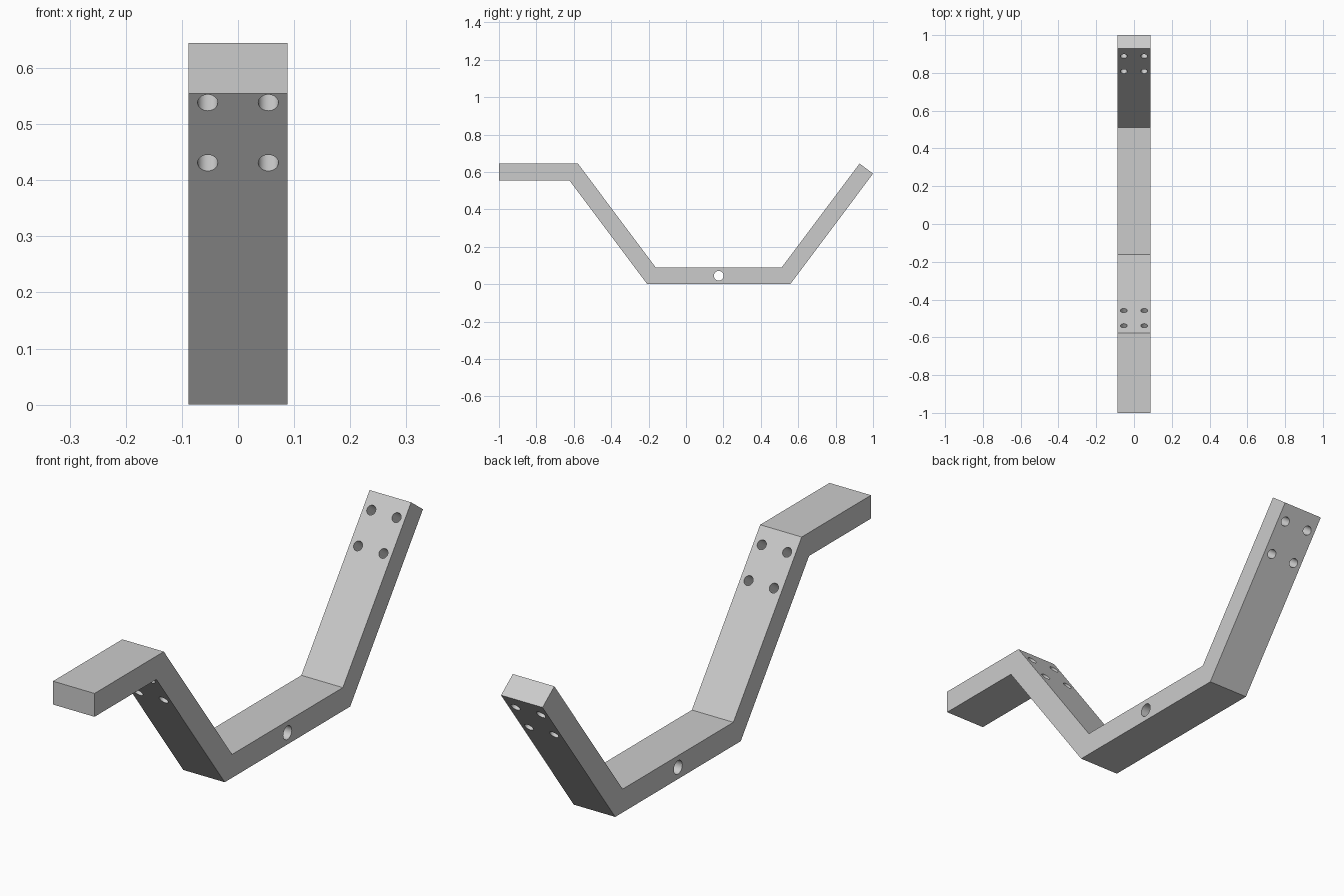
import bpy
import bmesh
import math
from mathutils import Vector, Matrix

cube = bpy.data.objects.get("Cube")
if cube:
    bpy.data.objects.remove(cube, do_unlink=True)

HALF_WIDTH = 0.0885
THICK = 0.09

grey = bpy.data.materials.new("plain grey")
grey.use_nodes = True
colour = (0.6, 0.6, 0.6, 1)
grey.diffuse_color = colour
grey.node_tree.nodes["Principled BSDF"].inputs["Base Color"].default_value = colour


def add_object(name, bm):
    bmesh.ops.recalc_face_normals(bm, faces=bm.faces)
    mesh = bpy.data.meshes.new(name)
    bm.to_mesh(mesh)
    bm.free()
    mesh.materials.append(grey)
    obj = bpy.data.objects.new(name, mesh)
    bpy.context.collection.objects.link(obj)
    return obj


def add_hole(bm, centre, axis, radius, length):
    turn = Vector((0, 0, 1)).rotation_difference(Vector(axis)).to_matrix().to_4x4()
    bmesh.ops.create_cone(bm, cap_ends=True, segments=32, radius1=radius, radius2=radius,
                          depth=length, matrix=Matrix.Translation(centre) @ turn)


# Bent strip: side profile (y, z) extruded across the width
profile = [(-1, 0.555), (-0.623, 0.555), (-0.207, 0), (0.557, 0), (1, 0.591),
           (0.928, 0.645), (0.512, 0.09), (-0.162, 0.09), (-0.578, 0.645), (-1, 0.645)]
bm = bmesh.new()
face = bm.faces.new([bm.verts.new((-HALF_WIDTH, y, z)) for y, z in profile])
side = bmesh.ops.extrude_face_region(bm, geom=[face])
bmesh.ops.translate(bm, vec=(2 * HALF_WIDTH, 0, 0),
                    verts=[v for v in side["geom"] if isinstance(v, bmesh.types.BMVert)])
bracket = add_object("bent_bracket", bm)

# Four bolt holes square to each sloping arm, measured down from its upper edge
bm = bmesh.new()
for edge_y, slope in ((-0.578, 1), (0.928, -1)):
    normal = Vector((0, 0.8 * slope, 0.6))
    down = Vector((0, 0.6 * slope, -0.8))
    for distance in (0.066, 0.2):
        for x in (-0.054, 0.054):
            centre = Vector((x, edge_y, 0.645)) + down * distance - normal * THICK / 2
            add_hole(bm, centre, normal, 0.018, THICK + 0.02)

# Pivot hole through the width of the base
add_hole(bm, Vector((0, 0.175, THICK / 2)), (1, 0, 0), 0.026, 0.3)
cutter = add_object("hole_cutter", bm)
cutter.hide_render = True

# Cut the holes, then drop the cutter
cut = bracket.modifiers.new("holes", 'BOOLEAN')
cut.operation = 'DIFFERENCE'
cut.solver = 'EXACT'
cut.object = cutter
bpy.ops.object.select_all(action='DESELECT')
bracket.select_set(True)
bpy.context.view_layer.objects.active = bracket
bpy.ops.object.modifier_apply(modifier=cut.name)
bpy.data.objects.remove(cutter, do_unlink=True)
bpy.ops.object.shade_smooth_by_angle(angle=math.radians(30))
